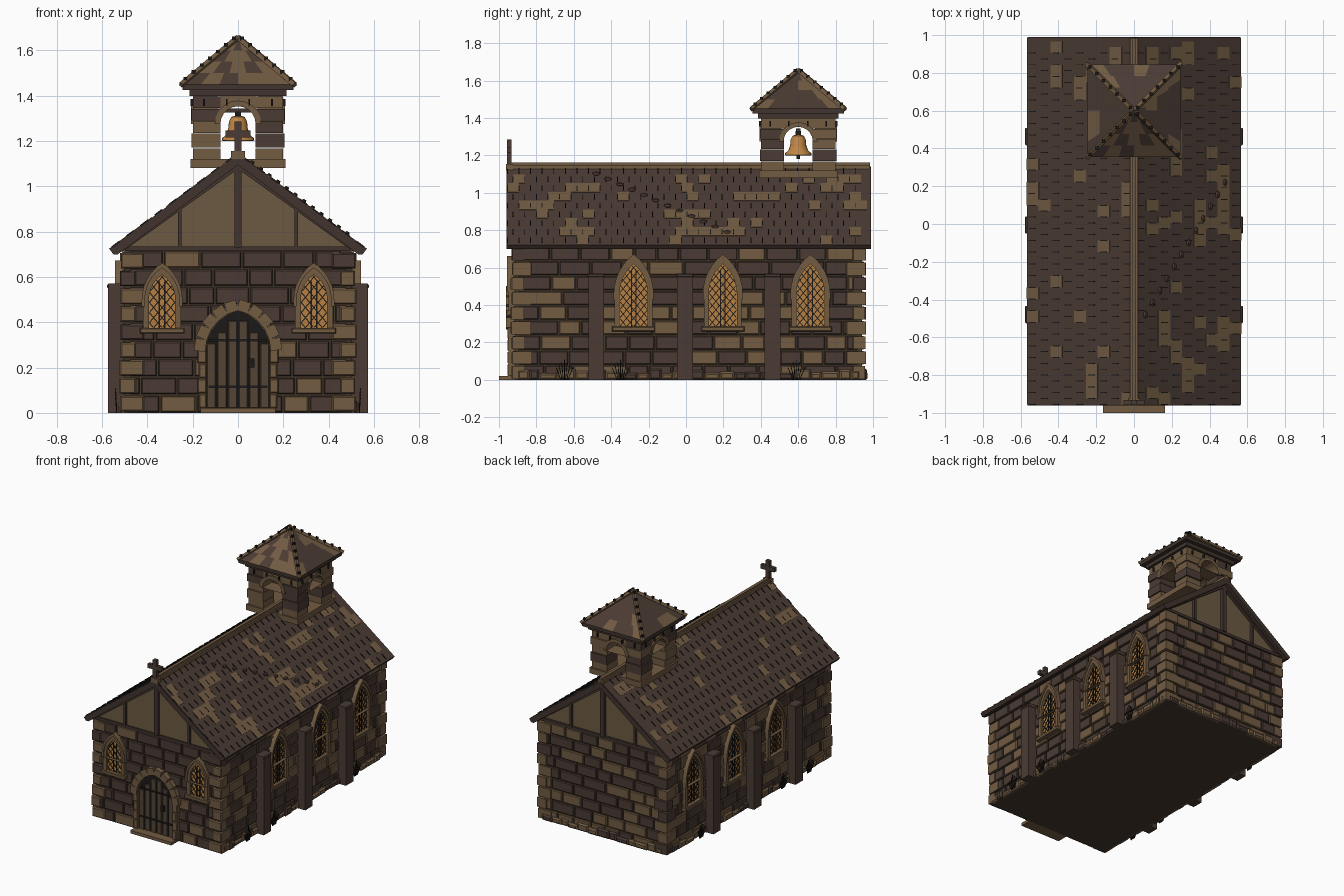
import bpy, bmesh, math, random
from mathutils import Matrix, Vector

if "Cube" in bpy.data.objects:
    bpy.data.objects.remove(bpy.data.objects["Cube"])
random.seed(7)
I = Matrix.Identity(4)
T, Rz = Matrix.Translation, lambda d: Matrix.Rotation(math.radians(d), 4, 'Z')
MIRROR = Matrix.Diagonal((-1, 1, 1, 1))

PALETTE = [("dark_brown_stone", (.070, .044, .034)), ("tan_stone", (.168, .106, .055)),
           ("mortar", (.058, .040, .023)), ("plaster", (.150, .100, .054)),
           ("dark_timber", (.052, .034, .027)), ("iron", (.012, .010, .009)),
           ("amber_glass", (.46, .215, .055)), ("brass", (.52, .235, .060)),
           ("door_wood", (.085, .058, .036))]
DARK, TAN, MORTAR, PLASTER, TIMBER, IRON, GLASS, BRASS, DOOR = range(9)
MATS = []
for n, c in PALETTE:
    m = bpy.data.materials.new(n)
    m.diffuse_color = (*c, 1)
    m.use_nodes = True
    m.node_tree.nodes["Principled BSDF"].inputs["Base Color"].default_value = m.diffuse_color
    MATS.append(m)

def finish(name, bm):
    bmesh.ops.recalc_face_normals(bm, faces=bm.faces[:])
    me = bpy.data.meshes.new(name)
    bm.to_mesh(me)
    bm.free()
    for m in MATS:
        me.materials.append(m)
    ob = bpy.data.objects.new(name, me)
    bpy.context.collection.objects.link(ob)
    return ob

def loft(bm, M, loops, mat, cap=True, ring=False):
    """Join equal point loops with quads; ring closes the sequence of loops."""
    vs = [[bm.verts.new(M @ Vector(p)) for p in l] for l in loops]
    n = len(vs[0])
    fs = []
    for k in range(len(vs) if ring else len(vs) - 1):
        a, b = vs[k], vs[(k + 1) % len(vs)]
        fs += [bm.faces.new((a[i], a[(i + 1) % n], b[(i + 1) % n], b[i])) for i in range(n)]
    if cap and not ring:
        fs += [bm.faces.new(vs[0]), bm.faces.new(vs[-1])]
    for f in fs:
        f.material_index = mat

def block(bm, M, u0, u1, z0, z1, d0, d1, mat, b=0.0):
    """Wall block: u across, z up, d outwards (local -y), outer face shrunk by b."""
    lp = lambda d, e: [(u0 + e, -d, z0 + e), (u1 - e, -d, z0 + e), (u1 - e, -d, z1 - e), (u0 + e, -d, z1 - e)]
    loops = [lp(d0, 0), lp(d1 - b, 0), lp(d1, b)] if b else [lp(d0, 0), lp(d1, 0)]
    loft(bm, M, loops, mat)

def bar(bm, M, p, q, w, t, mat):
    """Rectangular bar between two (u, d, z) points, width w across and t in depth."""
    p, q = Vector((p[0], -p[1], p[2])), Vector((q[0], -q[1], q[2]))
    ax = (q - p).normalized()
    dep = Vector((0, 1, 0)) - ax * ax.y
    dep = dep.normalized()
    s, dep = ax.cross(dep) * w / 2, dep * t / 2
    loft(bm, M, [[e - s - dep, e + s - dep, e + s + dep, e - s + dep] for e in (p, q)], mat)

def plate(bm, M, pts, d0, d1, mat):
    loft(bm, M, [[(u, -d, z) for u, z in pts] for d in (d0, d1)], mat)

def frame(bm, M, outer, inner, d0, d1, mat):
    lp = lambda P, d: [(u, -d, z) for u, z in P]
    loft(bm, M, [lp(outer, d0), lp(outer, d1), lp(inner, d1), lp(inner, d0)], mat, ring=True)

def gothic(a, z0, zs, zt, n=6):
    h = zt - zs
    c = (h * h - a * a) / (2 * a)
    r, end = a + c, math.atan2(h, c)
    arc = [(-c + r * math.cos(end * i / n), zs + r * math.sin(end * i / n)) for i in range(n + 1)]
    return [(-a, z0)] + [(-u, z) for u, z in arc] + arc[-2::-1] + [(a, z0)]

# Wall frames: local x runs along the wall, local -y points outwards
FRONT, BACK = T((0, -.915, 0)), T((0, .94, 0)) @ Rz(180)
RIGHT = T((.5, 0, 0)) @ Rz(90)
LEFT = MIRROR @ RIGHT
pick = lambda p: TAN if random.random() < p else DARK

# Wall core and gables
bm = bmesh.new()
block(bm, I, -.5, .5, 0, .725, -.94, .915, MORTAR)
finish("wall_core", bm)
bm = bmesh.new()
plate(bm, I, [(-.5, .725), (.5, .725), (0, 1.1)], -.94, .92, PLASTER)
finish("gable_plaster", bm)
bm = bmesh.new()
for M in (FRONT, BACK):
    block(bm, M, -.5, .5, .715, .735, 0, .015, TIMBER)
    block(bm, M, -.015, .015, .73, 1.1, 0, .025, TIMBER)
    for s in (-1, 1):
        block(bm, M, s * .257 - .008, s * .257 + .008, .73, .91, 0, .02, TIMBER)
        bar(bm, M, (s * .52, .01, .722), (0, .01, 1.095), .03, .03, TIMBER)
finish("gable_timbers", bm)

# Stone courses on each wall
for name, M, lo, hi, p in (("front", FRONT, -.48, .48, .14), ("back", BACK, -.48, .48, .42),
                           ("right", RIGHT, -.9, .92, .36), ("left", LEFT, -.9, .92, .36)):
    bm = bmesh.new()
    for r in range(9):
        z, u = r * .0795, lo - (.07 if r % 2 else 0)
        while u < hi - .03:
            w = random.uniform(.11, .19)
            a, b = max(u, lo), min(u + w, hi)
            if b - a > .03:
                block(bm, M, a + .004, b - .004, z + .004, z + .0755, -.005, .013, pick(p), .005)
            u += w
    finish(name + "_wall_stones", bm)

# Corner quoins, alternating long and short
bm = bmesh.new()
for sx in (-1, 1):
    for y, sy in ((-.915, -1), (.94, 1)):
        for k in range(9):
            lx, ly = ((.085, .05), (.05, .085))[k % 2]
            o = random.uniform(.016, .024)
            us = sorted((sx * (.5 + o), sx * (.5 - lx)))
            ds = sorted((-(y + sy * o), -(y - sy * ly)))
            block(bm, I, *us, k * .079 + .006, k * .079 + .074, *ds, pick(.85), .006)
finish("corner_quoins", bm)

# Rubble plinth
bm = bmesh.new()
for M, lo, hi in ((RIGHT, -.9, .93), (LEFT, -.9, .93), (BACK, -.48, .48)):
    u = lo
    while u < hi:
        w = random.uniform(.05, .1)
        block(bm, M, u, min(u + w, hi), 0, random.uniform(.035, .06), 0, random.uniform(.02, .032), pick(.6), .01)
        u += w
finish("rubble_plinth", bm)

# Buttresses
bm = bmesh.new()
for M in (RIGHT, LEFT):
    for y in (-.48, -.005, .462):
        block(bm, M, y - .042, y + .042, 0, .55, 0, .073, DARK)
        block(bm, M, y - .046, y + .046, .548, .57, 0, .078, DARK, .006)
finish("buttresses", bm)

# Grass tufts at the foot of the side walls
bm = bmesh.new()
for M in (RIGHT, LEFT):
    for y in (-.65, -.35, .59):
        for k in range(-3, 4):
            bar(bm, M, (y + k * .006, .035, 0), (y + k * .015, .04, .11 - abs(k) * .015), .004, .004, IRON)
finish("grass_tufts", bm)

# Leaded windows
def window(name, M, a, z0, zs, zt):
    bm = bmesh.new()
    inner = gothic(a, z0, zs, zt)
    plate(bm, M, inner, 0, .016, GLASS)
    frame(bm, M, gothic(a + .026, z0 - .01, zs, zt + .045), gothic(a, z0, zs, zt), 0, .034, TAN)
    frame(bm, M, gothic(a + .032, zs - .03, zs, zt + .052), gothic(a + .018, zs - .03, zs, zt + .03), 0, .042, TAN)
    block(bm, M, -a - .04, a + .04, z0 - .025, z0, 0, .045, TAN, .004)
    h = zt - zs
    c = (h * h - a * a) / (2 * a)
    inside = lambda u, z: abs(u) < a and z > z0 and (z < zs or math.hypot(abs(u) + c, z - zs) < a + c)
    for s in (-1, 1):                       # diamond lattice
        for k in range(-4, 14):
            line = [(u, z0 + k * .045 + s * u * 1.2) for u in (a * (i / 30 - 1) for i in range(61))]
            line = [q for q in line if inside(*q)]
            if len(line) > 4:
                (u, z), (v, w) = line[0], line[-1]
                bar(bm, M, (u, .018, z), (v, .018, w), .0045, .004, IRON)
    for u in (-.012, .012):
        bar(bm, M, (u, .019, z0), (u, .019, zt - .03), .006, .006, IRON)
    finish(name, bm)

for i, y in enumerate((-.28, .197, .665)):
    window(f"right_window_{i}", RIGHT @ T((y, 0, 0)), .075, .285, .46, .62)
    window(f"left_window_{i}", LEFT @ T((y, 0, 0)), .075, .285, .46, .62)
for n, x in (("left", -.335), ("right", .335)):
    window(f"front_window_{n}", FRONT @ T((x, 0, 0)), .058, .375, .5, .61)

# Door with planks, straps and stone surround
bm = bmesh.new()
door = gothic(.142, .02, .27, .45, 5)
plate(bm, FRONT, door, 0, .016, IRON)
for k in range(6):
    u = -.118 + k * .0472
    top = .43 - abs(u) * 1.05
    block(bm, FRONT, u - .02, u + .02, .02, top, 0, .024, DOOR, .003)
for z in (.115, .32):
    block(bm, FRONT, -.13, .13, z - .006, z + .006, 0, .03, IRON)
block(bm, FRONT, .045, .072, .2, .24, 0, .036, IRON)
finish("door", bm)
bm = bmesh.new()
outer = gothic(.175, .02, .28, .485, 5)
frame(bm, FRONT, outer, door, 0, .035, TAN)
for a, b in zip(outer[1:-2], outer[2:-1]):   # arch stones
    (u, z), (v, w) = [(p[0] * .97, p[1] - .008) for p in (a, b)]
    bar(bm, FRONT, (u, .024, z), (u + (v - u) * .93, .024, z + (w - z) * .93), .05, .046, TAN)
for s in (-1, 1):
    for k in range(4):
        u0, u1 = sorted((s * .14, s * (.172 + .006 * (k % 2))))
        block(bm, FRONT, u0, u1, .022 + k * .066, .084 + k * .066, 0, .04, TAN, .004)
block(bm, FRONT, -.165, .165, 0, .022, 0, .085, TAN)
finish("door_surround_and_step", bm)

# Main roof
bm = bmesh.new()
plate(bm, I, [(-.565, .72), (0, 1.14), (.565, .72), (.55, .7), (.53, .7), (0, 1.095), (-.53, .7), (-.55, .7)], -.99, .96, TIMBER)
finish("roof_slab", bm)
L = math.hypot(.565, .42)
cs, sn = .565 / L, .42 / L
SLOPE = Matrix(((0, -sn, -cs, .565), (1, 0, 0, 0), (0, -cs, sn, .72), (0, 0, 0, 1)))
ROWS, PITCH, W = 9, L / 9, .062
for name, M in (("right", SLOPE), ("left", MIRROR @ SLOPE)):
    bm = bmesh.new()
    block(bm, M, -.955, .985, 0, L, 0, .003, DARK)
    prev = False
    for r in range(ROWS):
        u = -.955 + (W / 2 if r % 2 else 0)
        while u < .93:
            prev = random.random() < (.38 if prev else .12)
            v = r * PITCH
            if prev:
                block(bm, M, u, min(u + W, .985), v, v + PITCH, 0, .006, TAN)
            block(bm, M, u - .0025, u + .0025, v + .015, v + PITCH * .72, 0, .008, IRON)
            u += W
    finish(name + "_roof_shingles", bm)
bm = bmesh.new()
block(bm, I, -.022, .022, 1.125, 1.15, -.985, .955, TAN)
block(bm, I, -.011, .011, 1.14, 1.163, -.985, .955, TAN)
finish("ridge_cap", bm)
bm = bmesh.new()                              # lumps of moss on the right slope
for k in range(12):
    t = k / 11
    x, y = .06 + .42 * t, -.48 + .7 * t
    bmesh.ops.create_icosphere(bm, subdivisions=1, radius=.02, matrix=T((x, y, 1.146 - .7434 * x)) @ Matrix.Diagonal((.7, 1.1, .7, 1)))
for f in bm.faces:
    f.material_index = DARK
finish("roof_moss_lumps", bm)

# Gable cross
bm = bmesh.new()
block(bm, I, -.03, .03, 1.12, 1.155, .925, .962, TAN)
block(bm, I, -.015, .015, 1.15, 1.285, .932, .958, DARK)
block(bm, I, -.056, .056, 1.215, 1.245, .932, .958, DARK)
finish("gable_cross", bm)

# Bell tower
C = T((0, .6, 0))
bm = bmesh.new()
block(bm, C, -.21, .21, 1.08, 1.12, -.21, .21, TAN)
for sx in (-1, 1):
    for sy in (-1, 1):
        for k, (z0, z1) in enumerate(((1.12, 1.17), (1.17, 1.235), (1.235, 1.29), (1.29, 1.345), (1.345, 1.4))):
            o = .205 if k % 2 else .198
            block(bm, C, *sorted((sx * .077, sx * o)), z0, z1 - .003, *sorted((sy * .077, sy * o)), TAN if k == 0 else pick(.55))
arc = [(math.pi * i / 10) for i in range(11)]
for k in range(4):
    M = C @ Rz(90 * k)
    P = [(-.078 * math.cos(t), 1.275 + .078 * math.sin(t)) for t in arc]
    plate(bm, M, P + [(.078, 1.4), (-.078, 1.4)], .09, .196, TAN)
    frame(bm, M, [(u * 1.32, 1.275 + (z - 1.275) * 1.32) for u, z in P], P, .1, .208, TAN)
    for u in (-.15, -.05, .05, .15):
        block(bm, M, u - .004, u + .004, 1.355, 1.385, .19, .209, IRON)
finish("bell_tower", bm)
bm = bmesh.new()
block(bm, C, -.215, .215, 1.398, 1.43, -.215, .215, TIMBER)
block(bm, C, -.245, .245, 1.425, 1.45, -.245, .245, TIMBER)
finish("tower_cornice", bm)
bm = bmesh.new()
for k in range(4):                            # pyramid tiles in rows
    M = C @ Rz(90 * k)
    pt = lambda f, t: M @ Vector((.245 * (1 - t) * f, -.245 * (1 - t), 1.45 + .2 * t))
    for r in range(4):
        n = 6 - r
        for c in range(n):
            f0, f1 = 2 * c / n - 1, 2 * (c + 1) / n - 1
            q = [pt(f0, r / 4), pt(f1, r / 4)] + ([pt(f1, (r + 1) / 4), pt(f0, (r + 1) / 4)] if r < 3 else [pt(0, 1)])
            bm.faces.new([bm.verts.new(p) for p in q]).material_index = pick(.3)
bmesh.ops.remove_doubles(bm, verts=bm.verts[:], dist=.0005)
finish("tower_roof_tiles", bm)
bm = bmesh.new()
for k in range(4):
    M = C @ Rz(90 * k)
    bar(bm, M, (.25, .25, 1.447), (0, 0, 1.655), .02, .02, TAN)
    for i in range(7):
        t = (i + .5) / 7
        x, z = .25 * (1 - t), 1.458 + .208 * t
        block(bm, M, x - .008, x + .008, z - .008, z + .01, x - .008, x + .008, IRON)
finish("tower_hip_ridges", bm)

# Bell and its hanger
bm = bmesh.new()
prof = [(.066, 1.2), (.072, 1.203), (.07, 1.212), (.052, 1.228), (.043, 1.255), (.04, 1.285), (.03, 1.305), (.012, 1.312)]
loft(bm, C, [[(r * math.cos(a), r * math.sin(a), z) for a in (math.tau * i / 20 for i in range(20))] for r, z in prof], BRASS)
bell = finish("bell", bm)
bpy.context.view_layer.objects.active = bell
bell.select_set(True)
bpy.ops.object.shade_smooth_by_angle(angle=math.radians(40))
bm = bmesh.new()
block(bm, C, -.1, .1, 1.325, 1.343, -.012, .012, TIMBER)
block(bm, C, -.014, .014, 1.305, 1.33, -.014, .014, IRON)
block(bm, C, -.01, .01, 1.18, 1.21, -.01, .01, IRON)
finish("bell_hanger", bm)
